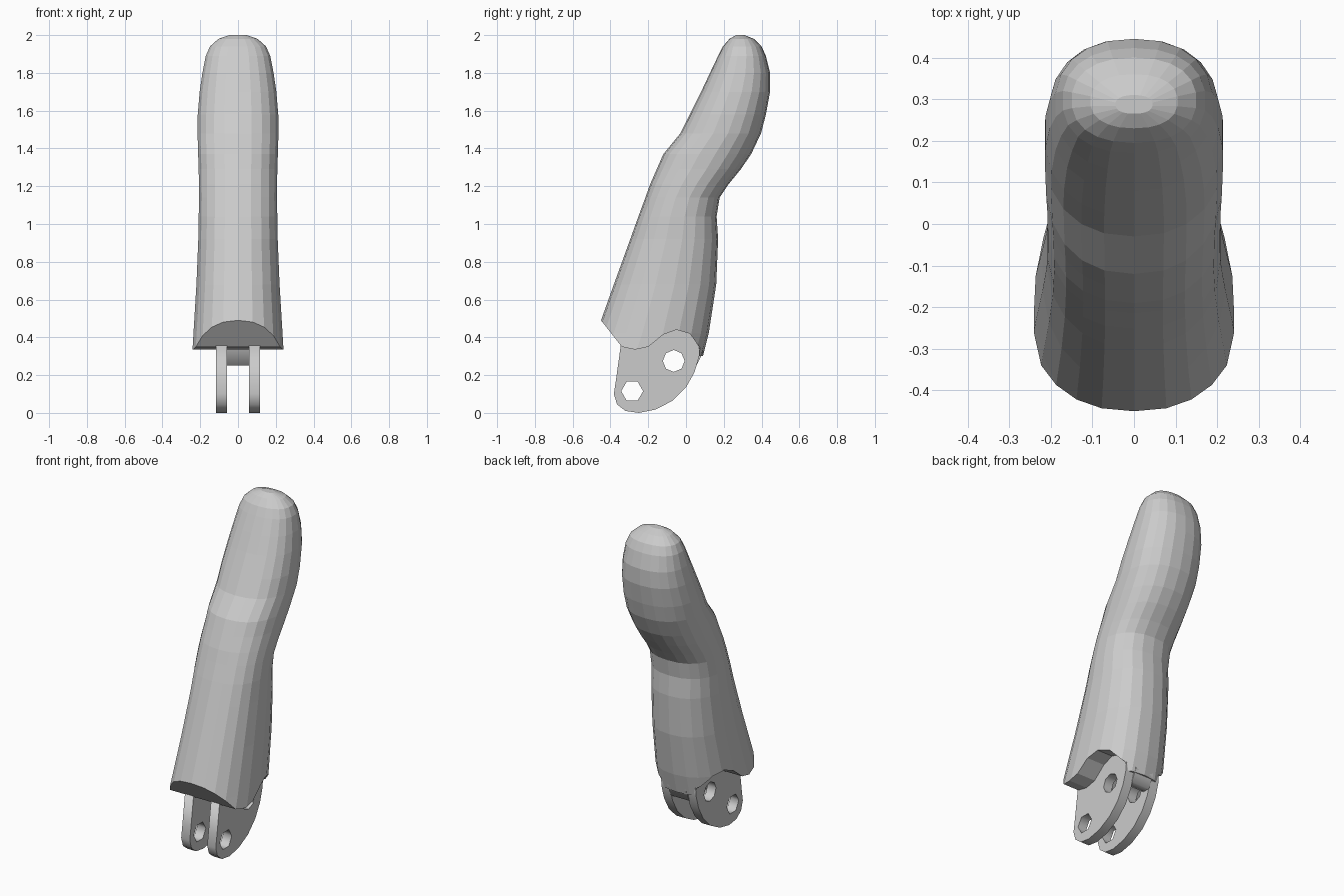
import bpy, bmesh
from math import cos, sin, pi, radians, copysign

if "Cube" in bpy.data.objects:
    bpy.data.objects.remove(bpy.data.objects["Cube"])

SIDES = 22


def mesh_object(name, bm):
    bmesh.ops.recalc_face_normals(bm, faces=bm.faces)
    me = bpy.data.meshes.new(name)
    bm.to_mesh(me)
    bm.free()
    ob = bpy.data.objects.new(name, me)
    bpy.context.collection.objects.link(ob)
    return ob


def loft(name, sections, power=2.3):
    """Stack rounded cross-sections given as (z, front y, back y, half width)."""
    bm = bmesh.new()
    rings = []
    for z, y0, y1, w in sections:
        ring = []
        for i in range(SIDES):
            a = 2 * pi * (i + 0.5) / SIDES
            c, s = cos(a), sin(a)
            x = copysign(abs(c) ** (2 / power), c) * w
            y = (y0 + y1) / 2 + copysign(abs(s) ** (2 / power), s) * (y1 - y0) / 2
            ring.append(bm.verts.new((x, y, z)))
        rings.append(ring)
    for lo, hi in zip(rings, rings[1:]):
        for i in range(SIDES):
            j = (i + 1) % SIDES
            bm.faces.new((lo[i], lo[j], hi[j], hi[i]))
    bm.faces.new(rings[0][::-1])
    bm.faces.new(rings[-1])
    return mesh_object(name, bm)


def plate(name, loops, x, half):
    """Side-view outline (y, z), further loops are holes, thickened along x."""
    cu = bpy.data.curves.new(name, 'CURVE')
    cu.dimensions = '2D'
    cu.fill_mode = 'BOTH'
    cu.extrude = half
    for pts in loops:
        sp = cu.splines.new('POLY')
        sp.points.add(len(pts) - 1)
        for p, (y, z) in zip(sp.points, pts):
            p.co = (y, z, 0, 1)
        sp.use_cyclic_u = True
    ob = bpy.data.objects.new(name, cu)
    bpy.context.collection.objects.link(ob)
    ob.rotation_euler = (radians(90), 0, radians(90))
    ob.location.x = x
    bpy.ops.object.select_all(action='DESELECT')
    ob.select_set(True)
    bpy.context.view_layer.objects.active = ob
    bpy.ops.object.convert(target='MESH')
    return bpy.context.view_layer.objects.active


def circle(y, z, r, n):
    return [(y + r * cos(2 * pi * i / n), z + r * sin(2 * pi * i / n)) for i in range(n)]


# Bent fingertip body
body = loft("finger_body", [
    (0.30, -0.52, 0.09, 0.245), (0.42, -0.475, 0.12, 0.238),
    (0.68, -0.382, 0.16, 0.222), (0.92, -0.295, 0.17, 0.212),
    (1.04, -0.252, 0.162, 0.21), (1.14, -0.215, 0.178, 0.208),
    (1.21, -0.19, 0.225, 0.209), (1.29, -0.155, 0.29, 0.21),
    (1.37, -0.12, 0.345, 0.213), (1.48, -0.03, 0.397, 0.216),
    (1.58, 0.02, 0.423, 0.215), (1.70, 0.08, 0.445, 0.205),
    (1.80, 0.127, 0.445, 0.19), (1.89, 0.17, 0.423, 0.172),
    (1.94, 0.195, 0.40, 0.15), (1.98, 0.23, 0.36, 0.105),
    (2.00, 0.265, 0.31, 0.045)])

# Curved cut across the knuckle end
bm = bmesh.new()
cut = [(-0.70, 0.81), (-0.45, 0.49), (-0.34, 0.35), (-0.27, 0.335), (-0.20, 0.35),
       (-0.12, 0.415), (-0.05, 0.44), (0.02, 0.42), (0.07, 0.35), (0.07, 0.10), (-0.70, 0.10)]
face = bm.faces.new([bm.verts.new((-0.5, y, z)) for y, z in cut])
ext = bmesh.ops.extrude_face_region(bm, geom=[face])
bmesh.ops.translate(bm, vec=(1, 0, 0),
                    verts=[v for v in ext["geom"] if isinstance(v, bmesh.types.BMVert)])
cutter = mesh_object("knuckle_cutter", bm)
cutter.hide_render = True
mod = body.modifiers.new("knuckle_cut", 'BOOLEAN')
mod.operation = 'DIFFERENCE'
mod.solver = 'EXACT'
mod.object = cutter
bpy.context.view_layer.objects.active = body
bpy.ops.object.modifier_apply(modifier=mod.name)
bpy.data.objects.remove(cutter)

# Pair of hinge lugs with pin holes
lug = [(-0.345, 0.36), (-0.37, 0.18), (-0.382, 0.10), (-0.365, 0.045), (-0.32, 0.01),
       (-0.25, 0.0), (-0.16, 0.018), (-0.07, 0.065), (0.0, 0.135), (0.045, 0.215),
       (0.07, 0.30), (0.075, 0.36), (0.02, 0.43), (-0.05, 0.45), (-0.12, 0.425),
       (-0.20, 0.36), (-0.27, 0.345)]
for side, name in ((-1, "left_hinge_lug"), (1, "right_hinge_lug")):
    plate(name, [lug, circle(-0.285, 0.115, 0.058, 6), circle(-0.065, 0.275, 0.058, 8)],
          side * 0.088, 0.029)

# Stop web joining the lugs at the back
plate("stop_web", [[(0.01, 0.25), (0.055, 0.25), (0.09, 0.32), (0.09, 0.45),
                    (-0.03, 0.45), (-0.02, 0.36), (0.01, 0.33)]], 0, 0.062)
